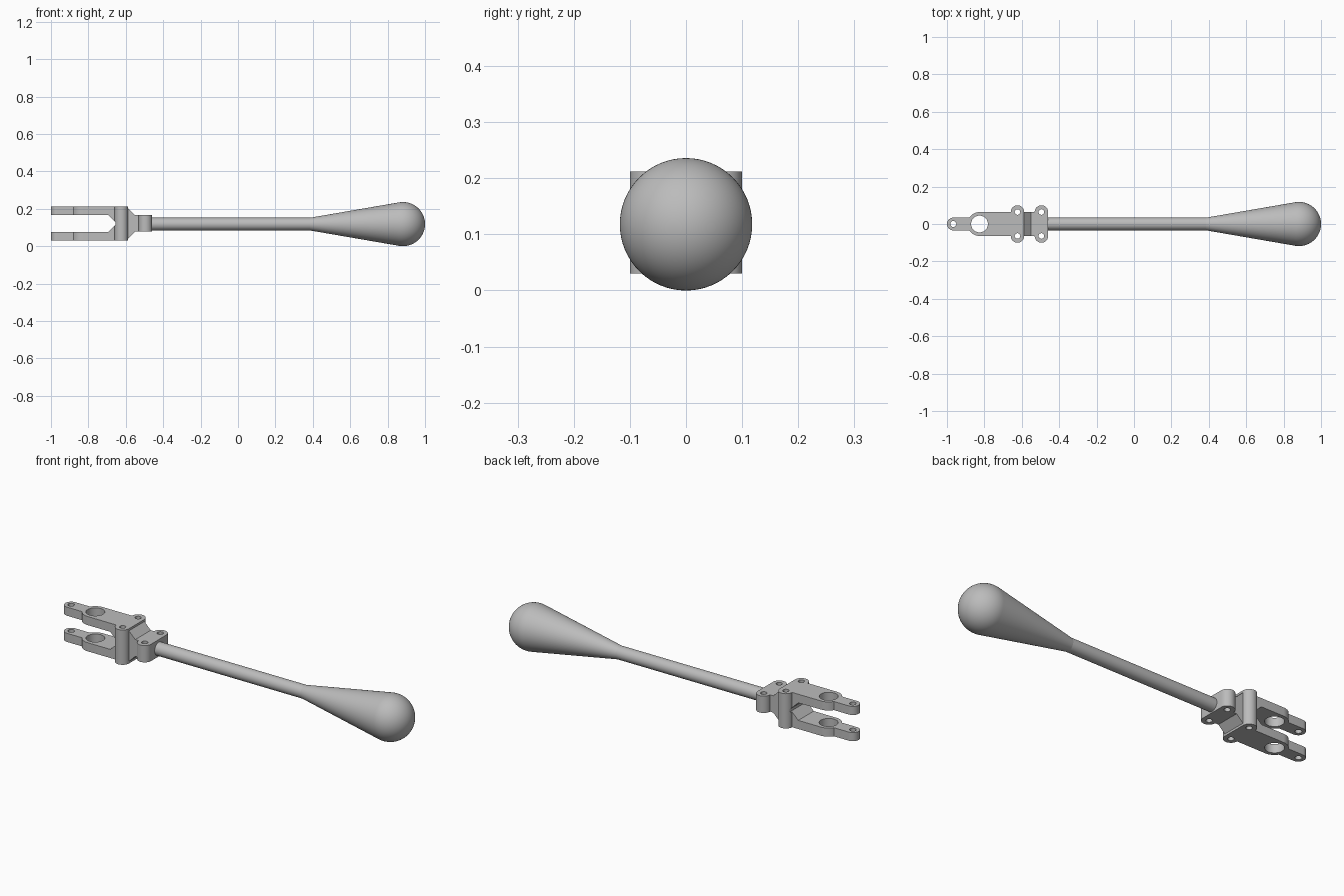
import bpy, bmesh
from math import sin, cos, radians, asin
from mathutils import Matrix, Vector

if "Cube" in bpy.data.objects:
    bpy.data.objects.remove(bpy.data.objects["Cube"])

GREY = (0.5, 0.5, 0.5, 1)
metal = bpy.data.materials.new("plain grey")
metal.use_nodes = True
metal.diffuse_color = GREY
metal.node_tree.nodes["Principled BSDF"].inputs["Base Color"].default_value = GREY


def arc(cx, cy, r, start, end, steps):
    angles = [radians(start + (end - start) * i / steps) for i in range(steps + 1)]
    return [(cx + r * cos(a), cy + r * sin(a)) for a in angles]


def finish(bm, name):
    bmesh.ops.recalc_face_normals(bm, faces=bm.faces)
    mesh = bpy.data.meshes.new(name)
    bm.to_mesh(mesh)
    bm.free()
    mesh.materials.append(metal)
    obj = bpy.data.objects.new(name, mesh)
    bpy.context.collection.objects.link(obj)
    return obj


def prism(name, loops, to_3d, depth):
    """Fill an outline with optional hole loops and extrude it."""
    bm = bmesh.new()
    for loop in loops:
        verts = [bm.verts.new(to_3d(*p)) for p in loop]
        for a, b in zip(verts, verts[1:] + verts[:1]):
            bm.edges.new((a, b))
    bmesh.ops.triangle_fill(bm, use_beauty=True, edges=bm.edges[:])
    ext = bmesh.ops.extrude_face_region(bm, geom=bm.faces[:])["geom"]
    bmesh.ops.translate(bm, vec=depth,
                        verts=[v for v in ext if isinstance(v, bmesh.types.BMVert)])
    return finish(bm, name)


def smooth(obj, degrees):
    bpy.ops.object.select_all(action='DESELECT')
    obj.select_set(True)
    bpy.context.view_layer.objects.active = obj
    bpy.ops.object.shade_smooth_by_angle(angle=radians(degrees))


# Clevis plan: tongue tip, eye, two pairs of bolt bosses
TIP, EYE, BOSSES = -0.966, -0.826, (-0.623, -0.495)
HALF, BOSS_R = 0.064, 0.036
upper = arc(TIP, 0, 0.034, 180, 90, 10) + arc(EYE, 0, HALF, 148, 90, 8)
for x in BOSSES:
    upper += arc(x, HALF, BOSS_R, 180, 0, 20)
outline = upper + [(x, -y) for x, y in reversed(upper[1:])]
holes = [arc(TIP, 0, 0.016, 0, 350, 35), arc(EYE, 0, 0.045, 0, 350, 35)]
holes += [arc(x, s * HALF, 0.015, 0, 345, 23) for x in BOSSES for s in (1, -1)]
clevis = prism("clevis", [outline] + holes,
               lambda x, y: (x, y, -0.05), Vector((0, 0, 0.4)))

# Clevis side shape: fork gap, sloped neck and low lug
MID = 0.1215
top = [(-0.655, 0.007), (-0.695, 0.046), (-1.1, 0.046), (-1.1, 0.091),
       (-0.5868, 0.091), (-0.5868, 0.08), (-0.55, 0.044), (-0.4, 0.044)]
side = [(x, MID + z) for x, z in top] + [(x, MID - z) for x, z in reversed(top)]
cutter = prism("clevis_side_cutter", [side],
               lambda x, z: (x, -0.2, z), Vector((0, 0.4, 0)))
cutter.hide_render = True

cut = clevis.modifiers.new("side shape", 'BOOLEAN')
cut.operation = 'INTERSECT'
cut.solver = 'EXACT'
cut.object = cutter
bpy.context.view_layer.objects.active = clevis
bpy.ops.object.modifier_apply(modifier=cut.name)
bpy.data.objects.remove(cutter)
smooth(clevis, 20)

# Handle: rod, flaring grip and round end, turned about x
BALL_R, ROD_R, FLARE = 0.118, 0.034, 0.385
BALL_X = 1 - BALL_R
tilt = 90 + asin((BALL_R - ROD_R) / (BALL_X - FLARE)) * 57.3
profile = [(-0.5, 0), (-0.5, ROD_R), (FLARE, ROD_R)]
profile += arc(BALL_X, 0, BALL_R, tilt, 0, 20)
profile[-1] = (1, 0)
bm = bmesh.new()
verts = [bm.verts.new((x, 0, r)) for x, r in profile]
edges = [bm.edges.new(pair) for pair in zip(verts, verts[1:])]
bmesh.ops.spin(bm, geom=verts + edges, cent=(0, 0, 0), axis=(1, 0, 0),
               angle=radians(360), steps=64, use_duplicate=False)
bmesh.ops.remove_doubles(bm, verts=bm.verts, dist=0.0001)
bmesh.ops.transform(bm, matrix=Matrix.Translation((0, 0, BALL_R)), verts=bm.verts)
handle = finish(bm, "handle")
smooth(handle, 8)
